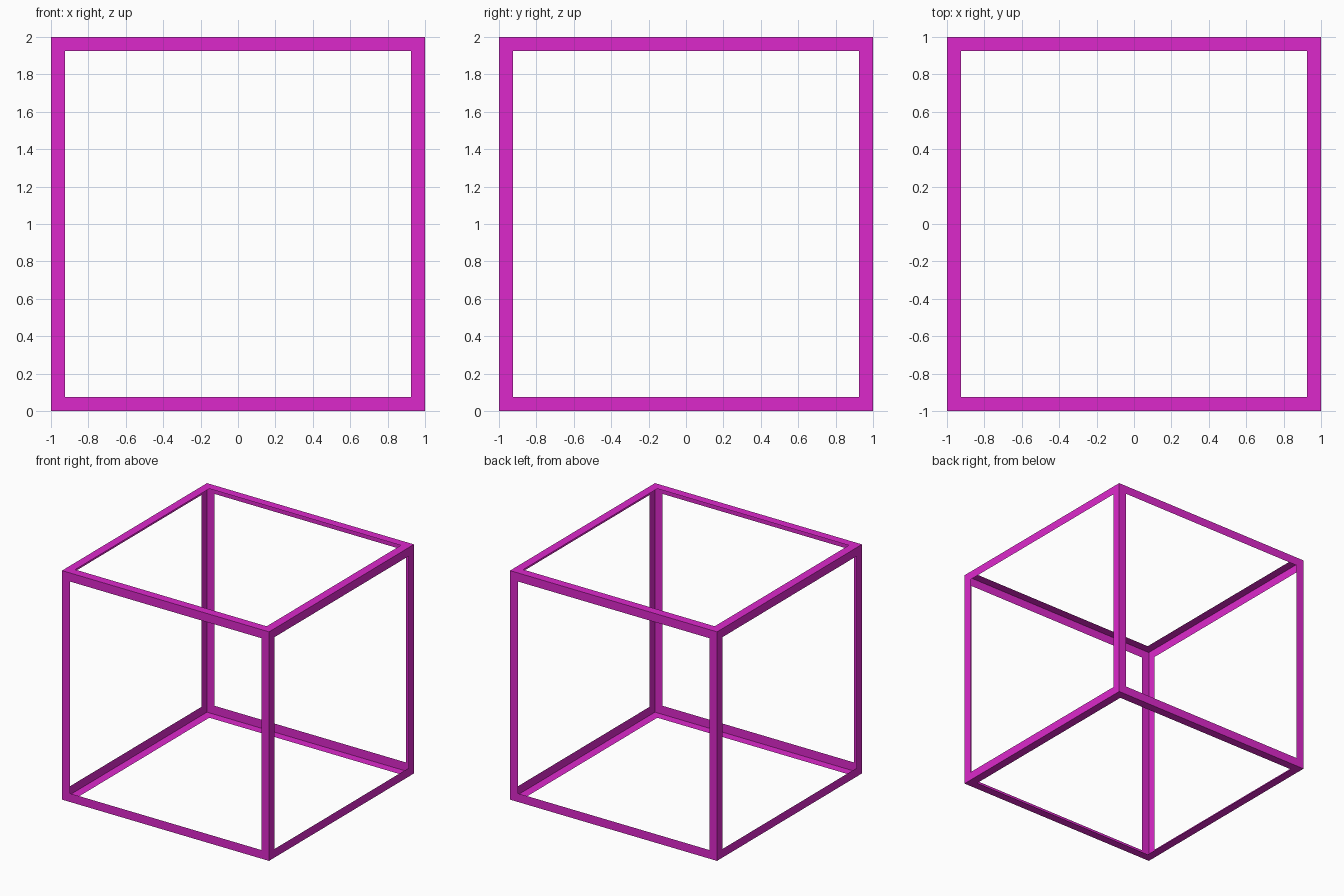
import bpy, bmesh
from mathutils import Matrix

if "Cube" in bpy.data.objects:
    bpy.data.objects.remove(bpy.data.objects["Cube"])

SIZE = 2.0       # outer edge length
STRIP = 0.075    # width of the flat border on each face

magenta = bpy.data.materials.new("magenta")
magenta.diffuse_color = (0.72, 0.022, 0.6, 1.0)
magenta.use_nodes = True
magenta.node_tree.nodes["Principled BSDF"].inputs["Base Color"].default_value = magenta.diffuse_color

# Cube frame: thin shell whose six faces are each opened up to a mitred border,
# leaving angle-section edges
bm = bmesh.new()
bmesh.ops.create_cube(bm, size=SIZE, matrix=Matrix.Translation((0, 0, SIZE / 2)))
panels = bm.faces[:]
bmesh.ops.inset_individual(bm, faces=panels, thickness=STRIP, use_even_offset=True)
bmesh.ops.delete(bm, geom=panels, context='FACES')

mesh = bpy.data.meshes.new("cube_frame")
bm.to_mesh(mesh)
bm.free()
mesh.materials.append(magenta)
frame = bpy.data.objects.new("cube_frame", mesh)
bpy.context.collection.objects.link(frame)
